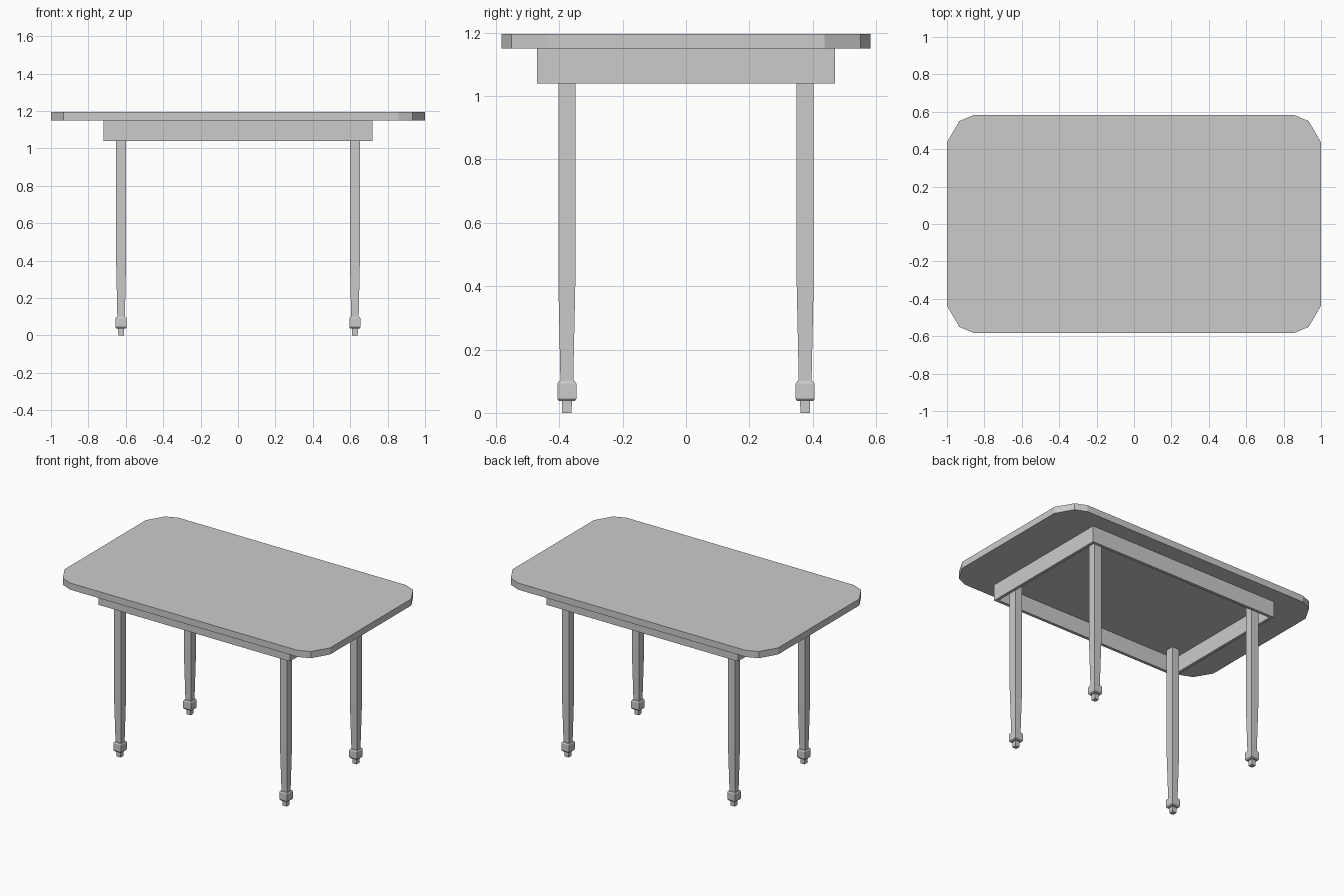
import bpy, bmesh

if "Cube" in bpy.data.objects:
    bpy.data.objects.remove(bpy.data.objects["Cube"])


def finish(name, bm):
    bmesh.ops.recalc_face_normals(bm, faces=bm.faces)
    mesh = bpy.data.meshes.new(name)
    bm.to_mesh(mesh)
    bm.free()
    obj = bpy.data.objects.new(name, mesh)
    bpy.context.collection.objects.link(obj)
    return obj


def loft(name, rings):
    """Join equal-sized rings of points into a capped solid."""
    bm = bmesh.new()
    loops = [[bm.verts.new(p) for p in ring] for ring in rings]
    n = len(loops[0])
    for a, b in zip(loops, loops[1:]):
        for i in range(n):
            j = (i + 1) % n
            bm.faces.new((a[i], a[j], b[j], b[i]))
    bm.faces.new(loops[0][::-1])
    bm.faces.new(loops[-1])
    return finish(name, bm)


def rect(hx, hy, z, cx=0, cy=0):
    return [(cx + sx * hx, cy + sy * hy, z)
            for sx, sy in ((-1, -1), (1, -1), (1, 1), (-1, 1))]


# Tabletop: one clipped corner mirrored into all four quadrants
corner = [(1.0, 0.437), (0.934, 0.55), (0.858, 0.582)]
outline = []
for sx, sy in ((1, 1), (-1, 1), (-1, -1), (1, -1)):
    pts = [(x * sx, y * sy) for x, y in corner]
    outline += pts if sx * sy > 0 else pts[::-1]
loft("tabletop", [[(x, y, z) for x, y in outline] for z in (1.15, 1.195)])

# Apron: hollow rectangular frame under the top
bm = bmesh.new()
T = 0.02
loops = [[bm.verts.new(p) for p in rect(0.72 - d, 0.47 - d, z)]
         for d, z in ((0, 1.04), (0, 1.15), (T, 1.15), (T, 1.04))]
for k in range(4):
    a, b = loops[k], loops[(k + 1) % 4]
    for i in range(4):
        j = (i + 1) % 4
        bm.faces.new((a[i], a[j], b[j], b[i]))
finish("apron", bm)

# Legs: square tapered shaft, chamfered foot block and small peg (half width, z)
parts = {
    "leg_shaft": [(0.020, 0.09), (0.027, 0.42), (0.027, 1.15)],
    "foot_block": [(0.025, 0.037), (0.030, 0.044), (0.030, 0.092), (0.025, 0.10)],
    "foot_peg": [(0.015, 0.0), (0.016, 0.04)],
}
for sy, depth in ((-1, "front"), (1, "back")):
    for sx, side in ((-1, "left"), (1, "right")):
        for part, profile in parts.items():
            loft(f"{depth}_{side}_{part}",
                 [rect(h, h, z, sx * 0.625, sy * 0.376) for h, z in profile])
